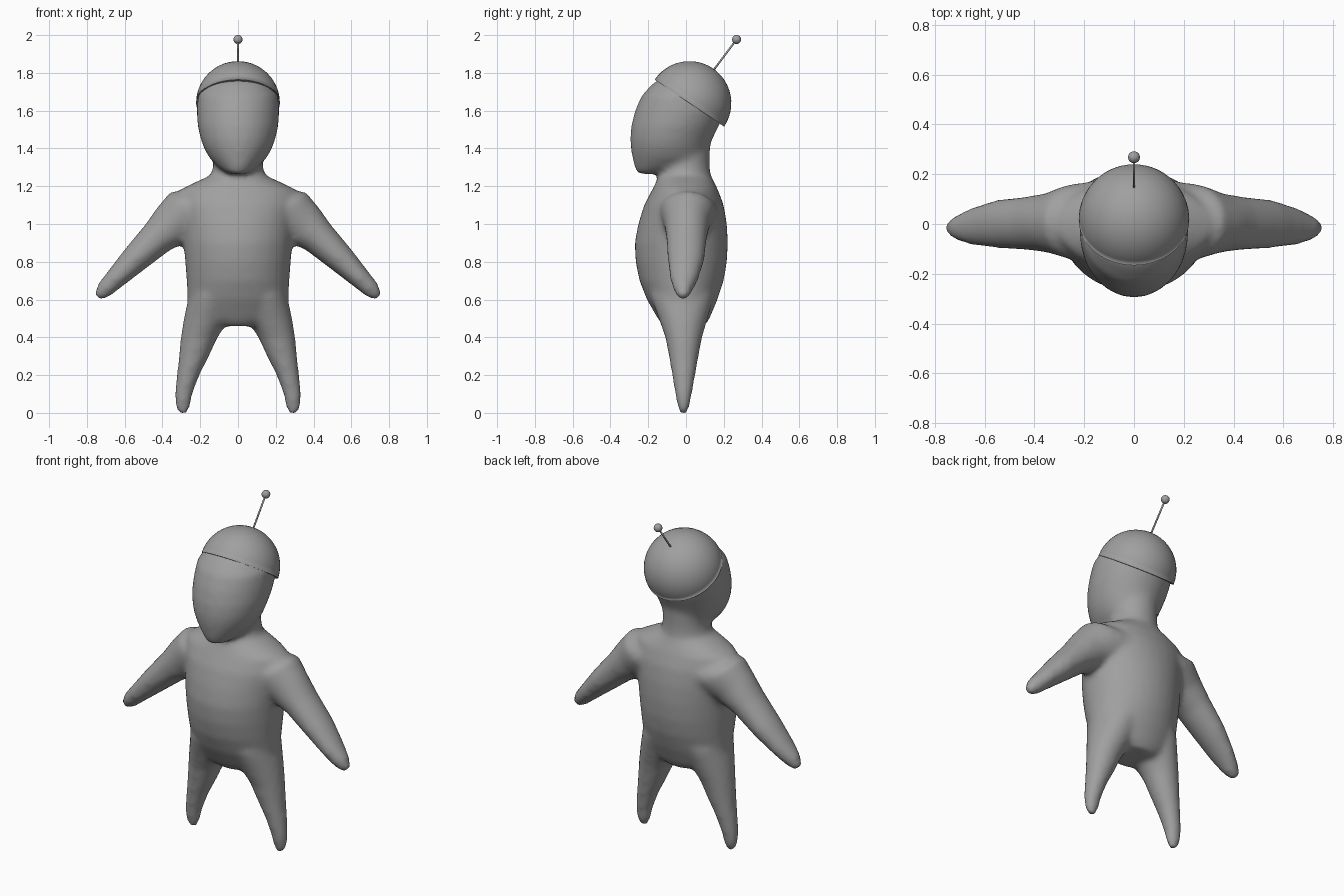
import bpy, bmesh, math
from mathutils import Vector, Matrix

cube = bpy.data.objects.get("Cube")
if cube:
    bpy.data.objects.remove(cube)

grey = bpy.data.materials.new("plain grey")
grey.use_nodes = True
COLOUR = (0.35, 0.35, 0.35, 1)
grey.diffuse_color = COLOUR
grey.node_tree.nodes["Principled BSDF"].inputs["Base Color"].default_value = COLOUR


def make_object(name, bm):
    bmesh.ops.recalc_face_normals(bm, faces=bm.faces[:])
    for f in bm.faces:
        f.smooth = True
    mesh = bpy.data.meshes.new(name)
    bm.to_mesh(mesh)
    bm.free()
    mesh.materials.append(grey)
    obj = bpy.data.objects.new(name, mesh)
    bpy.context.collection.objects.link(obj)
    return obj


def loft(bm, rings, across=(1, 0, 0), side=1, n=32):
    """Join elliptical rings (x, y, z, half width, half depth) into a closed limb."""
    u, v = Vector(across), Vector((0, 1, 0))
    loops = []
    for x, y, z, a, b in rings:
        loop = []
        for i in range(n):
            t = math.tau * i / n
            p = Vector((x, y, z)) + u * a * math.cos(t) + v * b * math.sin(t)
            loop.append(bm.verts.new((p.x * side, p.y, p.z)))
        loops.append(loop)
    for lo, hi in zip(loops, loops[1:]):
        for i in range(n):
            j = (i + 1) % n
            bm.faces.new((lo[i], lo[j], hi[j], hi[i]))
    bm.faces.new(loops[0])
    bm.faces.new(loops[-1])


def upright(rows):
    """Turn (z, front, back, half width) rows into centred rings."""
    return [(0, (f + b) / 2, z, w, (b - f) / 2) for z, f, b, w in rows]


bm = bmesh.new()

# Torso and neck
loft(bm, upright([
    (0.46, -.12, .10, .13), (0.50, -.15, .125, .22), (0.60, -.207, .167, .268),
    (0.70, -.247, .20, .272), (0.80, -.267, .217, .28), (0.90, -.272, .222, .288),
    (1.00, -.253, .217, .30), (1.10, -.222, .20, .32), (1.18, -.18, .17, .31),
    (1.22, -.16, .15, .23), (1.26, -.14, .13, .14), (1.32, -.135, .125, .13),
    (1.45, -.13, .13, .13)]))

# Head
loft(bm, upright([
    (1.265, -.26, -.13, .05), (1.30, -.272, .04, .105), (1.35, -.284, .11, .152),
    (1.40, -.292, .12, .18), (1.45, -.296, .14, .198), (1.52, -.29, .175, .214),
    (1.60, -.27, .21, .219), (1.68, -.235, .19, .212), (1.74, -.18, .14, .17),
    (1.78, -.12, .10, .12)]))

# Arms and legs, mirrored
ARM = [(.10, .01, 1.07, .13, .17), (.25, .01, 1.06, .155, .15), (.34, .005, 1.00, .125, .12),
       (.425, .003, .93, .095, .108), (.55, 0, .81, .075, .097), (.65, -.01, .71, .056, .075),
       (.71, -.015, .65, .046, .05), (.745, -.015, .612, .024, .025)]
LEG = [(.13, -.02, .62, .13, .17), (.165, -.015, .50, .122, .13), (.205, -.012, .40, .098, .098),
       (.233, -.012, .30, .080, .079), (.264, -.012, .20, .060, .062),
       (.288, -.013, .10, .048, .045), (.293, -.013, .04, .042, .033), (.292, -.013, -.005, .022, .018)]
for s in (1, -1):
    loft(bm, ARM, (.69, 0, .72), s)
    loft(bm, LEG, side=s)

# Fuse into one soft skin
body = make_object("body", bm)
remesh = body.modifiers.new("fuse", "REMESH")
remesh.mode = "VOXEL"
remesh.voxel_size = 0.016
remesh.use_smooth_shade = True
soften = body.modifiers.new("soften", "SMOOTH")
soften.factor = 0.5
soften.iterations = 10

# Skull cap: tilted half sphere
bm = bmesh.new()
bmesh.ops.create_uvsphere(bm, u_segments=48, v_segments=24, radius=.222)
bmesh.ops.bisect_plane(bm, geom=bm.verts[:] + bm.edges[:] + bm.faces[:],
                       plane_co=(0, 0, 0), plane_no=(0, 0, 1), clear_inner=True)
bmesh.ops.holes_fill(bm, edges=[e for e in bm.edges if e.is_boundary])
cap = make_object("skull_cap", bm)
cap.location = (0, .018, 1.64)
cap.rotation_euler.x = -math.radians(34)
for p in cap.data.polygons:
    p.use_smooth = len(p.vertices) <= 4

# Antenna stalk and ball
base, tip = Vector((0, .12, 1.78)), Vector((0, .268, 1.977))
bm = bmesh.new()
bmesh.ops.create_cone(bm, cap_ends=True, segments=12, radius1=.005, radius2=.005,
                      depth=(tip - base).length)
stalk = make_object("antenna_stalk", bm)
stalk.location = (base + tip) / 2
stalk.rotation_euler = (tip - base).to_track_quat("Z", "Y").to_euler()

bm = bmesh.new()
bmesh.ops.create_uvsphere(bm, u_segments=20, v_segments=12, radius=.024)
make_object("antenna_ball", bm).location = tip
